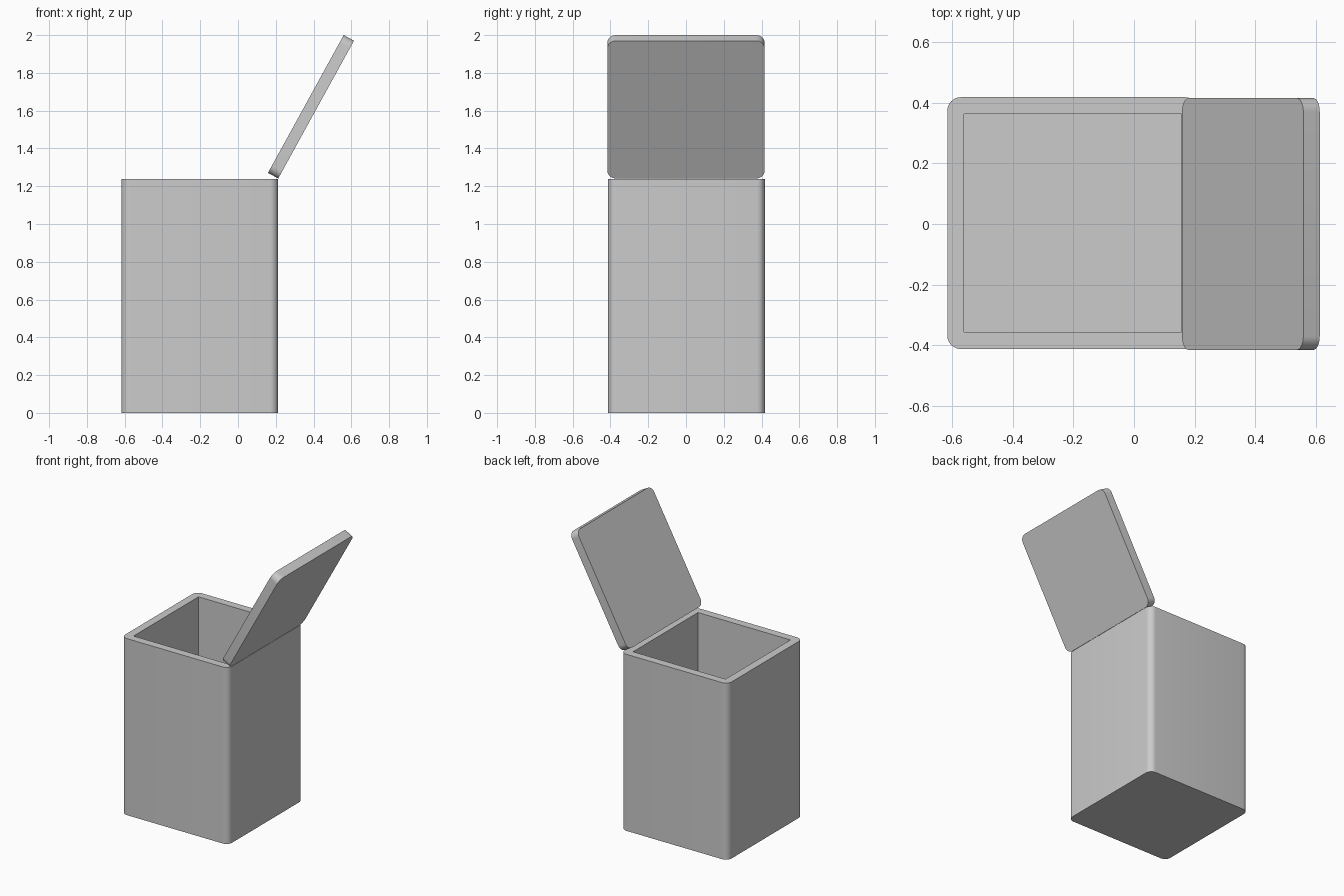
import bpy, bmesh
from math import radians
from mathutils import Vector

if "Cube" in bpy.data.objects:
    bpy.data.objects.remove(bpy.data.objects["Cube"])


def box(name, lo, hi, radius=0.0):
    """Box between two corners, with optionally rounded vertical edges."""
    lo, hi = Vector(lo), Vector(hi)
    bm = bmesh.new()
    bmesh.ops.create_cube(bm, size=1)
    for v in bm.verts:
        v.co = Vector(hi[i] if v.co[i] > 0 else lo[i] for i in range(3))
    if radius:
        upright = [e for e in bm.edges
                   if abs(e.verts[0].co.z - e.verts[1].co.z) > 1e-4]
        bmesh.ops.bevel(bm, geom=upright, offset=radius, segments=8,
                        profile=0.5, affect='EDGES')
    mesh = bpy.data.meshes.new(name)
    bm.to_mesh(mesh)
    bm.free()
    obj = bpy.data.objects.new(name, mesh)
    bpy.context.collection.objects.link(obj)
    return obj


def smooth(obj):
    bpy.ops.object.select_all(action='DESELECT')
    obj.select_set(True)
    bpy.context.view_layer.objects.active = obj
    bpy.ops.object.shade_smooth_by_angle(angle=radians(30))


# Bin body, hollowed by a square-cornered cutter
body = box("bin_body", (-0.617, -0.413, 0), (0.213, 0.419, 1.239), 0.045)
cutter = box("cavity_cutter", (-0.561, -0.357, 0.056), (0.157, 0.363, 1.4))
hollow = body.modifiers.new("hollow", 'BOOLEAN')
hollow.operation = 'DIFFERENCE'
hollow.solver = 'EXACT'
hollow.object = cutter
bpy.context.view_layer.objects.active = body
bpy.ops.object.modifier_apply(modifier=hollow.name)
bpy.data.objects.remove(cutter)
smooth(body)

# Open lid, hinged along the right rim
lid = box("lid", (0, -0.416, 0), (0.832, 0.416, 0.062), 0.045)
lid.location = (0.213, 0, 1.241)
lid.rotation_euler.y = -radians(61.2)
smooth(lid)
